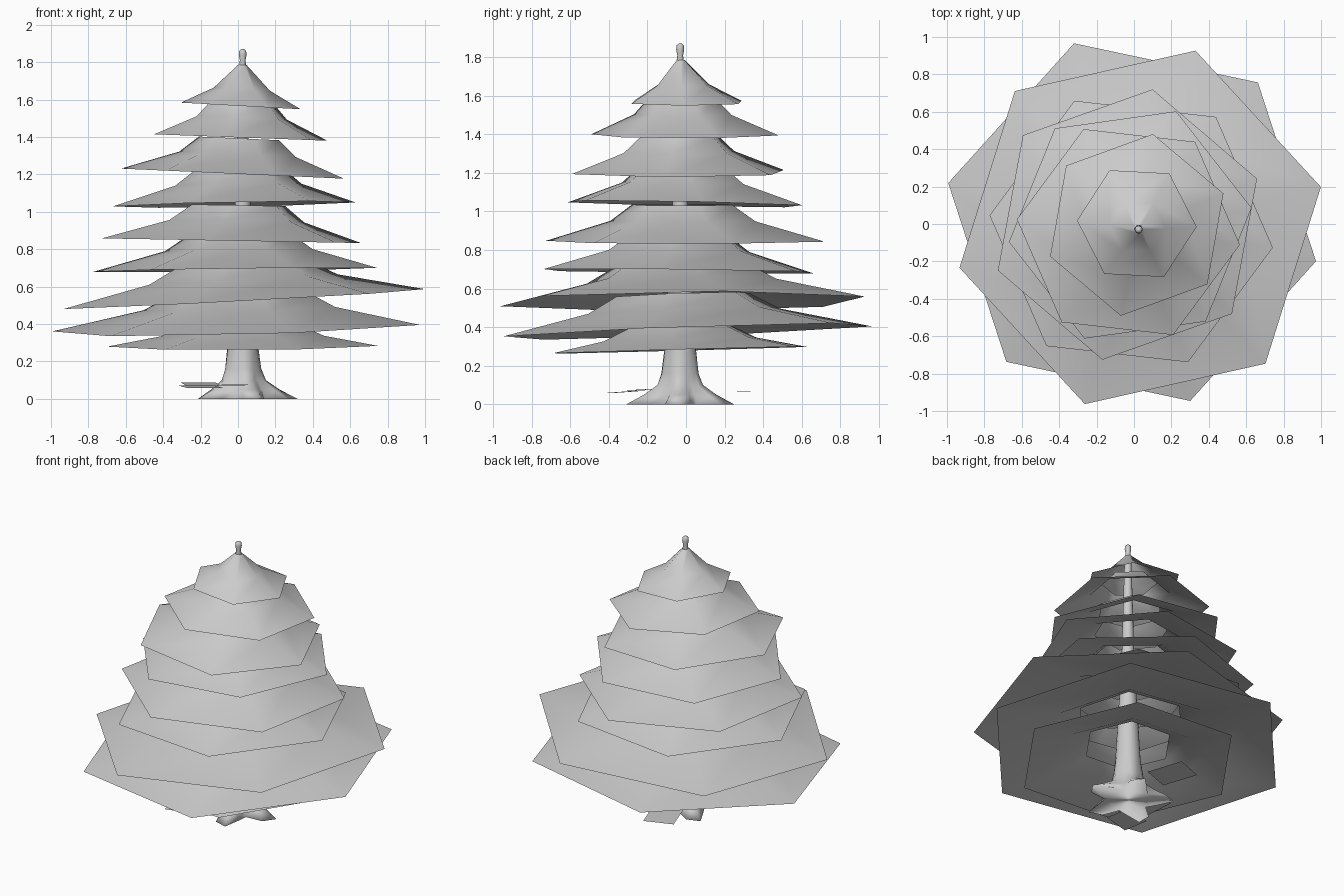
import bpy
import math
from mathutils import Matrix, Vector

cube = bpy.data.objects.get("Cube")
if cube:
    bpy.data.objects.remove(cube, do_unlink=True)

grey = bpy.data.materials.new("plain_grey")
grey.use_nodes = True
grey.diffuse_color = (0.6, 0.6, 0.6, 1)
grey.node_tree.nodes["Principled BSDF"].inputs["Base Color"].default_value = (0.6, 0.6, 0.6, 1)

AXIS = Vector((0.025, -0.03, 0))


def make_object(name, verts, faces, smooth=True):
    mesh = bpy.data.meshes.new(name)
    mesh.from_pydata(verts, [], faces)
    mesh.materials.append(grey)
    for poly in mesh.polygons:
        poly.use_smooth = smooth
    obj = bpy.data.objects.new(name, mesh)
    bpy.context.collection.objects.link(obj)
    return obj


def loft(name, rings, caps=False):
    """Join rings of equal length, listed from bottom to top."""
    n = len(rings[0])
    verts = [p for ring in rings for p in ring]
    faces = []
    for r in range(len(rings) - 1):
        for i in range(n):
            j = (i + 1) % n
            faces.append((r * n + i, r * n + j, r * n + n + j, r * n + n + i))
    if caps:
        faces.append(tuple(reversed(range(n))))
        faces.append(tuple(range(len(verts) - n, len(verts))))
    return make_object(name, verts, faces)


def branch_tier(name, center, height, tilt, radius, turn, profile):
    """Open six-sided skirt; profile holds (radius factor, rise) from rim inward."""
    rim = Vector((*center, 0))
    rings = []
    for factor, rise in profile:
        middle = rim.lerp(AXIS, 1 - factor)
        ring = []
        for i in range(6):
            a = math.radians(turn + 60 * i)
            p = middle + Vector((math.cos(a), math.sin(a), 0)) * radius * factor
            p.z = height + rise + tilt[0] * p.x + tilt[1] * p.y
            ring.append(p)
        rings.append(ring)
    return loft(name, rings)


# Branch tiers: rim centre, height, tilt, radius, turn
SKIRT = [(1, 0), (0.52, 0.105), (0.36, 0.19)]
LOW = [(1, 0), (0.6, 0.055), (0.4, 0.12)]
TOP = [(1, 0), (0.47, 0.09), (0.07, 0.22)]
tiers = [
    ((0.025, -0.03), 0.282, (0.005, 0.027), 0.727, -5, LOW),
    ((-0.01, 0.01), 0.378, (0.025, 0.035), 1.005, -12, SKIRT),
    ((0.033, -0.018), 0.532, (0.053, 0.01), 0.99, 12.6, SKIRT),
    ((-0.015, -0.04), 0.69, (0.013, -0.01), 0.762, -6.5, SKIRT),
    ((-0.035, -0.003), 0.845, (-0.018, 0), 0.735, 19.5, SKIRT),
    ((-0.02, -0.005), 1.04, (0.019, -0.02), 0.655, 8, SKIRT),
    ((-0.03, -0.043), 1.203, (-0.045, 0), 0.6, -6.5, SKIRT),
    ((0.015, -0.005), 1.398, (-0.037, 0), 0.493, 20, SKIRT),
    ((0.015, 0.002), 1.567, (-0.055, 0), 0.32, -3, TOP),
]
for number, tier in enumerate(tiers, 1):
    branch_tier(f"branch_tier_{number}", *tier)

# Trunk with flared roots and a small knob at the tip: height, valley, lobe radius
trunk_profile = [
    (0, 0.14, 0.3), (0.05, 0.125, 0.2), (0.1, 0.1, 0.125), (0.16, 0.093, 0.1),
    (0.3, 0.08, 0.08), (1, 0.042, 0.042), (1.76, 0.022, 0.022),
    (1.81, 0.015, 0.015), (1.84, 0.021, 0.021), (1.862, 0.018, 0.018), (1.87, 0.008, 0.008),
]
rings = []
for z, valley, lobe in trunk_profile:
    ring = []
    for i in range(20):
        a = math.tau * i / 20
        r = valley + (lobe - valley) * (0.5 + 0.5 * math.cos(5 * a + 0.4))
        ring.append(AXIS + Vector((r * math.cos(a), r * math.sin(a), z)))
    rings.append(ring)
loft("trunk", rings, caps=True)

# Flat fallen pieces lying around the roots: position, size, turn, tilt
pieces = [
    ((-0.2, -0.31, 0.065), (0.2, 0.17), 15, 4),
    ((-0.05, 0.32, 0.068), (0.2, 0.25), 20, 1),
    ((-0.2, -0.08, 0.08), (0.19, 0.19), 10, 5),
    ((-0.02, -0.24, 0.075), (0.15, 0.12), -20, 3),
]
for number, (place, size, turn, tilt) in enumerate(pieces, 1):
    move = (Matrix.Translation(place) @ Matrix.Rotation(math.radians(turn), 4, "Z")
            @ Matrix.Rotation(math.radians(tilt), 4, "X"))
    w, d = size[0] / 2, size[1] / 2
    corners = [move @ Vector((x, y, 0)) for x, y in ((-w, -d), (w, -d), (w, d), (-w, d))]
    make_object(f"fallen_piece_{number}", corners, [(0, 1, 2, 3)], smooth=False)
